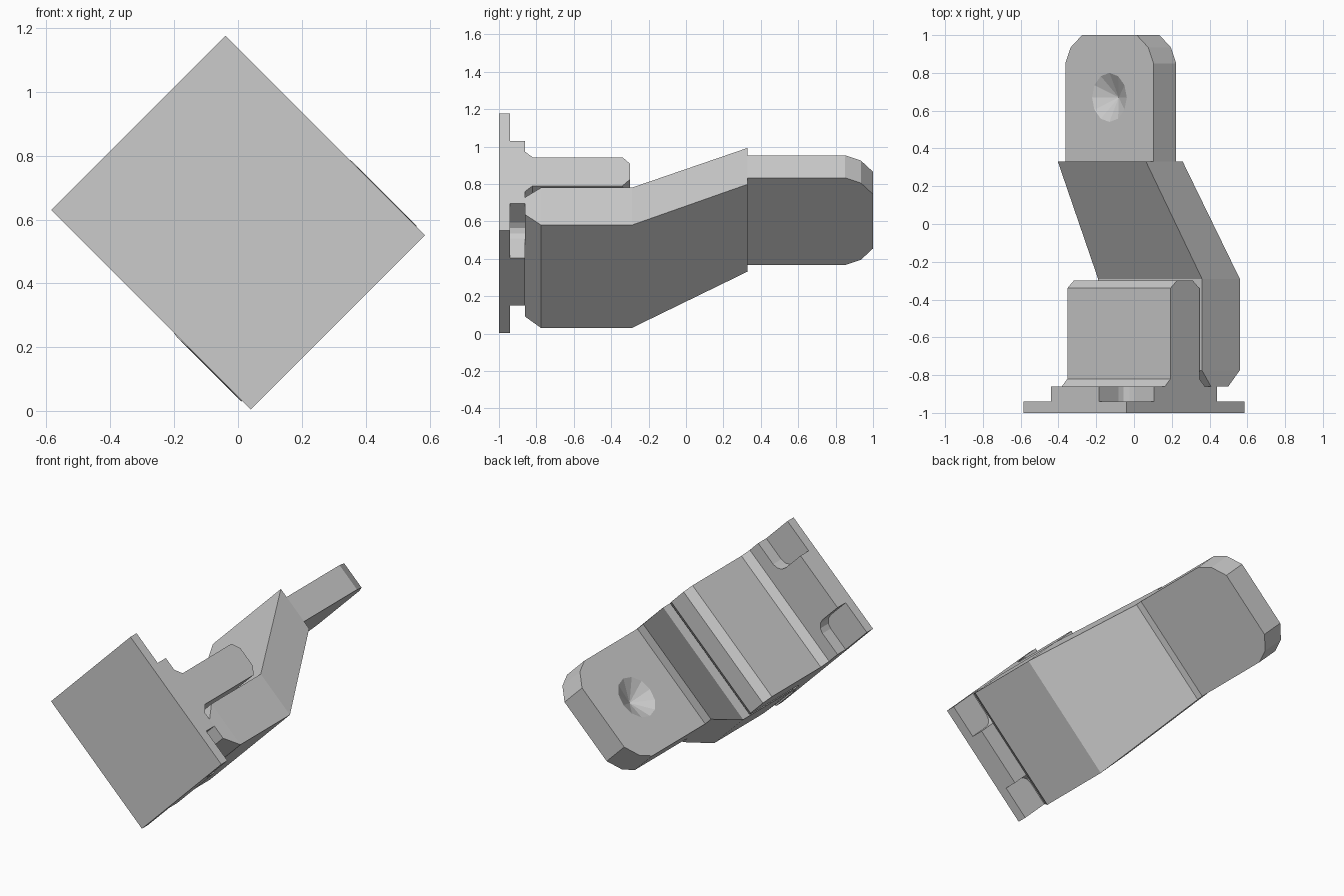
import bpy, bmesh
from math import radians, sin, cos, pi
from mathutils import Matrix

if "Cube" in bpy.data.objects:
    bpy.data.objects.remove(bpy.data.objects["Cube"])

# Everything is built in a local frame (x = width, y = length, z = thickness),
# which is rolled 45 degrees about the y axis.
ROLL = Matrix.Translation((0, 0, 0.59)) @ Matrix.Rotation(radians(-45), 4, 'Y')


def finish(name, bm):
    bmesh.ops.recalc_face_normals(bm, faces=bm.faces)
    mesh = bpy.data.meshes.new(name)
    bm.to_mesh(mesh)
    bm.free()
    obj = bpy.data.objects.new(name, mesh)
    bpy.context.collection.objects.link(obj)
    obj.matrix_world = ROLL
    return obj


def loft(name, sections):
    """Rectangular sections along y: (y, half width, low z, high z)."""
    bm = bmesh.new()
    rings = [[bm.verts.new(p) for p in ((-w, y, a), (w, y, a), (w, y, b), (-w, y, b))]
             for y, w, a, b in sections]
    for r, s in zip(rings, rings[1:]):
        for i in range(4):
            j = (i + 1) % 4
            bm.faces.new((r[i], r[j], s[j], s[i]))
    bm.faces.new(rings[0])
    bm.faces.new(rings[-1])
    return finish(name, bm)


def prism(name, points, vec):
    """Extrude a flat outline along a vector."""
    bm = bmesh.new()
    face = bm.faces.new([bm.verts.new(p) for p in points])
    ext = bmesh.ops.extrude_face_region(bm, geom=[face])
    bmesh.ops.translate(bm, vec=vec,
                        verts=[v for v in ext['geom'] if isinstance(v, bmesh.types.BMVert)])
    return finish(name, bm)


# Flat mounting plate
loft("mounting_plate", [(-1, 0.386, -0.442, 0.442), (-0.94, 0.386, -0.442, 0.442)])

# Raised step with a rounded notch at each corner
r = 0.06
quarter = [(0.386, 0.236)]
for k in range(4):
    a = radians(270 - 30 * k)
    quarter.append((0.18 + r + r * cos(a), 0.236 + r + r * sin(a)))
quarter.append((0.18, 0.442))
outline = []
for sx, sz, step in ((1, 1, 1), (-1, 1, -1), (-1, -1, 1), (1, -1, -1)):
    outline += [(sx * x, -0.94, sz * z) for x, z in quarter[::step]]
prism("notched_step", outline, (0, 0.08, 0))

# Central block, flared at the plate and chamfered at the free end
loft("clamp_block", [(-0.865, 0.386, -0.15, 0.16), (-0.82, 0.386, -0.103, 0.113),
                     (-0.34, 0.386, -0.103, 0.113), (-0.30, 0.386, -0.055, 0.065)])

# Cranked arm: straight base, then a tapering slope
loft("cranked_arm", [(-0.86, 0.386, -0.32, -0.19), (-0.775, 0.389, -0.403, -0.12),
                     (-0.29, 0.389, -0.403, -0.12), (0.33, 0.33, -0.035, 0.24)])

# End tab with rounded corners
side = [(0.33, 0.32), (0.33, 0.85), (0.29, 0.935), (0.205, 1.0)]
tab_outline = [(x, y, 0.014) for x, y in side] + [(-x, y, 0.014) for x, y in side[::-1]]
tab = prism("end_tab", tab_outline, (0, 0, 0.17))

# Conical recess in the tab
depth, lift = 0.07, 0.03
bm = bmesh.new()
big = 0.13 * (depth + lift) / depth
apex = bm.verts.new((0, 0.67, 0.184 - depth))
ring = [bm.verts.new((big * cos(2 * pi * i / 12), 0.67 + big * sin(2 * pi * i / 12), 0.184 + lift))
        for i in range(12)]
for i in range(12):
    bm.faces.new((ring[i], ring[(i + 1) % 12], apex))
bm.faces.new(ring)
cutter = finish("recess_cutter", bm)
cutter.hide_render = True
mod = tab.modifiers.new("recess", 'BOOLEAN')
mod.operation = 'DIFFERENCE'
mod.object = cutter
mod.solver = 'EXACT'
bpy.context.view_layer.objects.active = tab
bpy.ops.object.modifier_apply(modifier=mod.name)
bpy.data.objects.remove(cutter)
